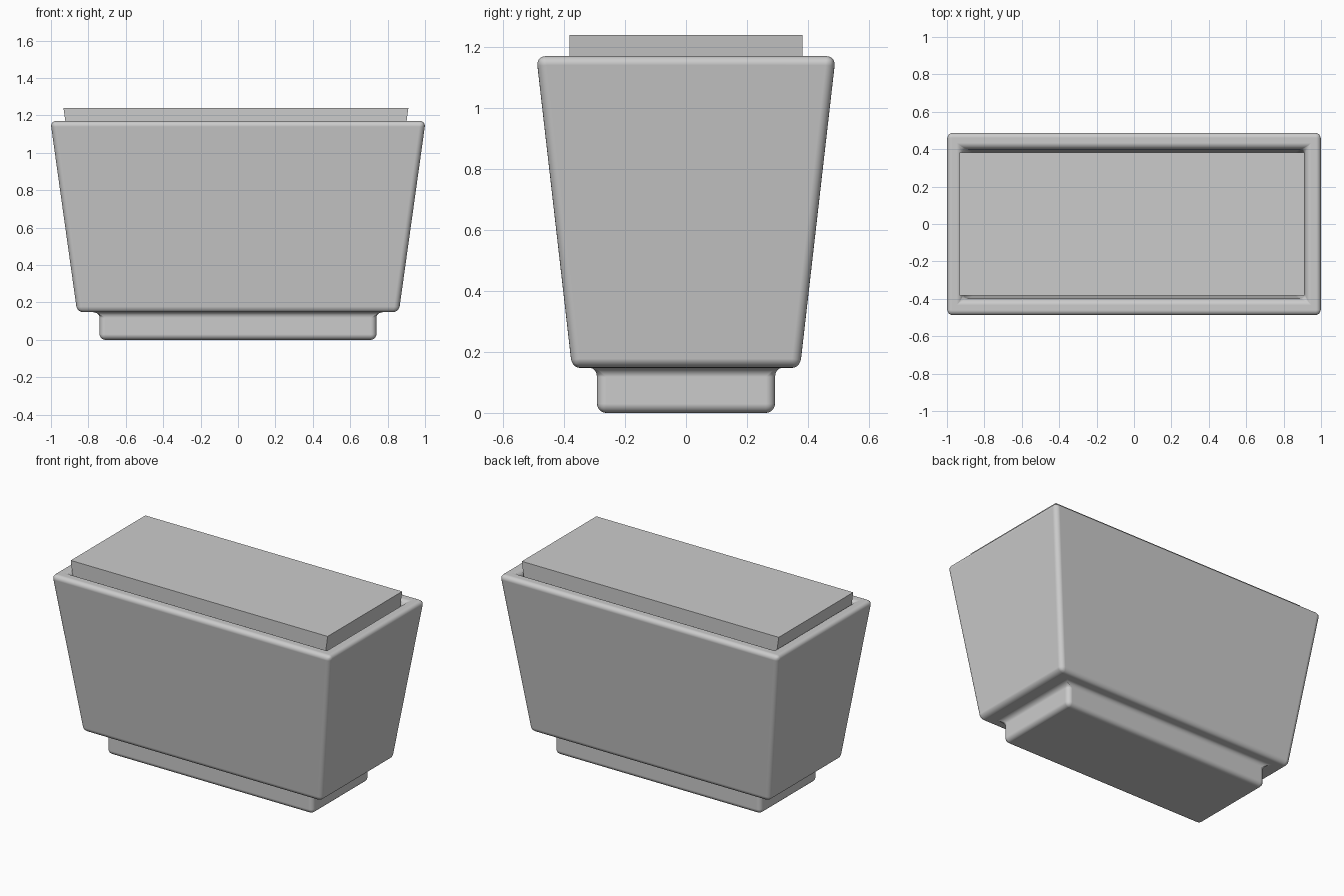
import bpy, bmesh

if "Cube" in bpy.data.objects:
    bpy.data.objects.remove(bpy.data.objects["Cube"])


def loft(name, rings):
    """Stack of rectangles (half_x, half_y, z, centre_x) skinned into a closed solid."""
    bm = bmesh.new()
    loops = [[bm.verts.new((cx + sx * hx, sy * hy, z))
              for sx, sy in ((-1, -1), (1, -1), (1, 1), (-1, 1))]
             for hx, hy, z, cx in rings]
    for a, b in zip(loops, loops[1:]):
        for i in range(4):
            j = (i + 1) % 4
            bm.faces.new((a[i], a[j], b[j], b[i]))
    bm.faces.new(loops[0][::-1])
    bm.faces.new(loops[-1])
    bmesh.ops.recalc_face_normals(bm, faces=bm.faces)
    mesh = bpy.data.meshes.new(name)
    bm.to_mesh(mesh)
    bm.free()
    ob = bpy.data.objects.new(name, mesh)
    bpy.context.collection.objects.link(ob)
    return ob


# Hollow tapered pot with recessed foot: outside going up, then down the inside
pot = loft("planter_pot", [
    (0.74, 0.292, 0.0, 0),
    (0.74, 0.292, 0.148, 0),
    (0.86, 0.374, 0.148, 0),
    (1.003, 0.491, 1.17, 0),
    (0.918, 0.403, 1.17, 0),
    (0.79, 0.30, 0.26, 0),
])
bevel = pot.modifiers.new("rounded_edges", 'BEVEL')
bevel.width = 0.03
bevel.segments = 5
bevel.limit_method = 'ANGLE'
bevel.angle_limit = 0.5
bevel.harden_normals = True
for p in pot.data.polygons:
    p.use_smooth = True

# Flat-sided soil block rising above the rim, flared along its length
soil = loft("soil_block", [
    (0.882, 0.382, 0.95, -0.011),
    (0.922, 0.382, 1.24, -0.011),
])
